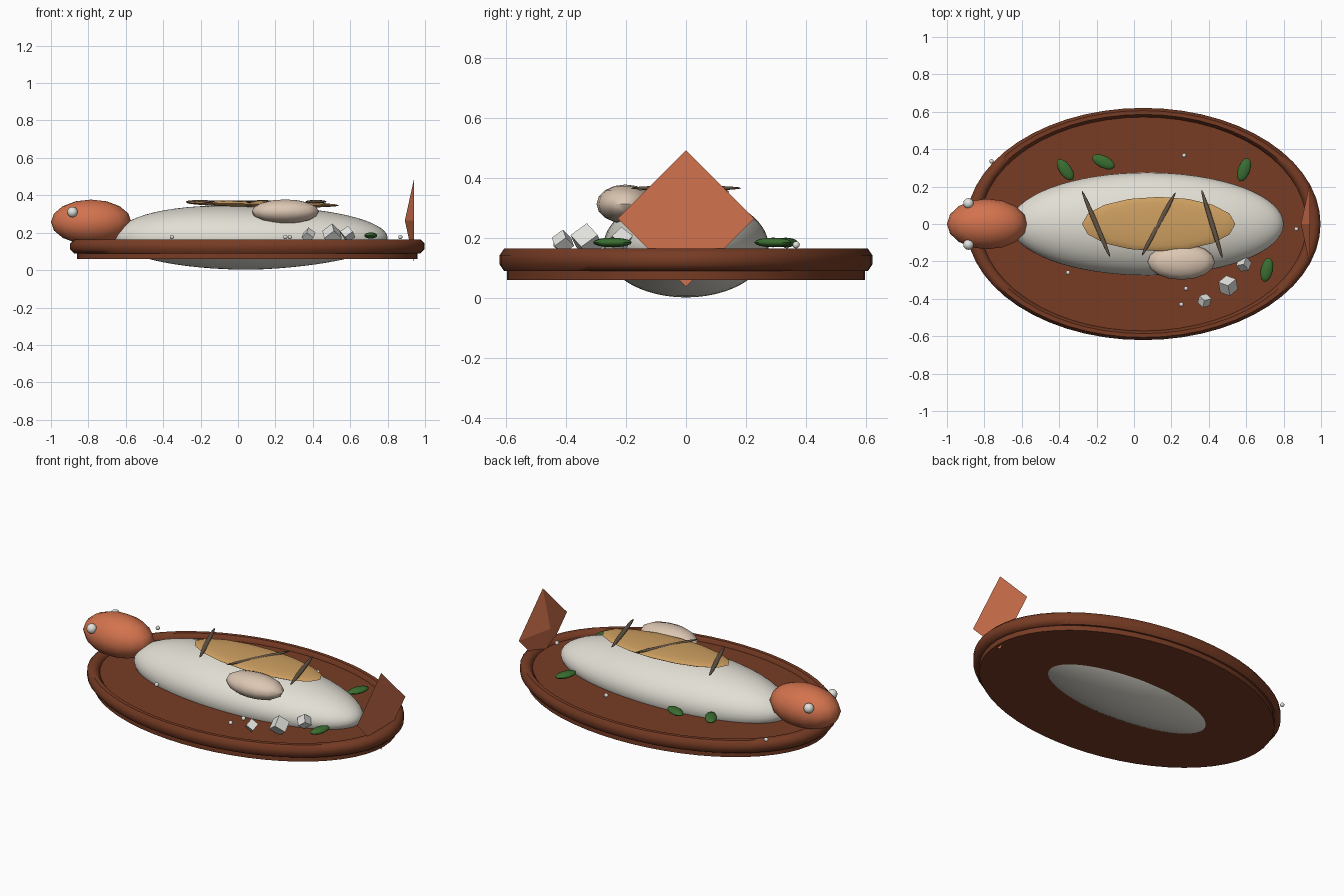
import bpy
import bmesh
from math import radians, pi, sin, cos

cube = bpy.data.objects.get("Cube")
if cube:
    bpy.data.objects.remove(cube, do_unlink=True)


def material(name, rgb):
    mat = bpy.data.materials.new(name)
    mat.use_nodes = True
    mat.diffuse_color = (*rgb, 1)
    mat.node_tree.nodes["Principled BSDF"].inputs["Base Color"].default_value = (*rgb, 1)
    return mat


BROWN = material("dish brown", (0.185, 0.045, 0.018))
SILVER = material("pale silver", (0.76, 0.74, 0.66))
CORAL = material("coral", (0.65, 0.17, 0.075))
GOLD = material("roasted gold", (0.62, 0.35, 0.12))
BEIGE = material("beige", (0.72, 0.57, 0.45))
CHAR = material("char brown", (0.127, 0.091, 0.061))
GREEN = material("herb green", (0.042, 0.156, 0.03))
WHITE = material("salt white", (0.76, 0.76, 0.73))


def finish(name, mat, scale=(1, 1, 1), smooth=True):
    obj = bpy.context.object
    obj.name = name
    obj.scale = scale
    obj.data.materials.append(mat)
    if smooth:
        bpy.ops.object.transform_apply(location=False, rotation=False, scale=True)
        bpy.ops.object.shade_smooth_by_angle(angle=radians(50))
    return obj


def ellipsoid(name, mat, loc, radii, rot=(0, 0, 0), segments=16, rings=10):
    bpy.ops.mesh.primitive_uv_sphere_add(segments=segments, ring_count=rings,
                                         radius=1, location=loc, rotation=rot)
    return finish(name, mat, radii)


def octagon_ring(name, mat, loc, radius, thickness, scale, steps=56):
    """Ring with an eight-sided section whose flat sides face out and up."""
    bm = bmesh.new()
    section = [bm.verts.new((radius + thickness * cos(a), 0, thickness * sin(a)))
               for a in (pi / 8 + i * pi / 4 for i in range(8))]
    edges = [bm.edges.new((section[i - 1], section[i])) for i in range(8)]
    bmesh.ops.spin(bm, geom=section + edges, axis=(0, 0, 1), cent=(0, 0, 0),
                   angle=2 * pi, steps=steps)
    bmesh.ops.remove_doubles(bm, verts=bm.verts, dist=0.0005)
    bmesh.ops.recalc_face_normals(bm, faces=bm.faces)
    mesh = bpy.data.meshes.new(name)
    bm.to_mesh(mesh)
    bm.free()
    obj = bpy.data.objects.new(name, mesh)
    obj.location = loc
    bpy.context.collection.objects.link(obj)
    bpy.ops.object.select_all(action='DESELECT')
    obj.select_set(True)
    bpy.context.view_layer.objects.active = obj
    finish(name, mat, scale)


# Oval dish: flat base and eight-sided rim
bpy.ops.mesh.primitive_cylinder_add(vertices=56, radius=0.91, depth=0.08, location=(0.05, 0, 0.1))
finish("dish_base", BROWN, (1, 0.655, 1))
octagon_ring("dish_rim", BROWN, (0.05, 0, 0.127), 0.91, 0.0405, (1, 0.655, 1))

# Fish body: fuller above towards the head, shallower below towards the tail
body = ellipsoid("fish_body", SILVER, (0.07, 0, 0.172), (0.73, 0.275, 0.17), segments=64, rings=32)
for v in body.data.vertices:
    along = v.co.x / 0.73
    if v.co.z > 0 and along < 0:
        v.co.z *= 1 - 0.2 * along
    elif v.co.z < 0 and along > 0:
        v.co.z *= 1 - 0.12 * along

# Head and eyes
ellipsoid("fish_head", CORAL, (-0.785, 0, 0.257), (0.215, 0.135, 0.12), rings=8)
for side, y in (("right", -0.11), ("left", 0.11)):
    ellipsoid("eye_" + side, WHITE, (-0.885, y, 0.31), (0.028,) * 3)

# Tail fin: shallow four-sided pyramid pointing at the body
bpy.ops.mesh.primitive_cone_add(vertices=4, radius1=0.227, depth=0.05,
                                location=(0.917, 0, 0.265), rotation=(0, -pi / 2, 0))
finish("tail_fin", CORAL, smooth=False)

# Browned back, scored cuts and side fin
ellipsoid("browned_back", GOLD, (0.132, 0, 0.353), (0.41, 0.145, 0.018), (0, radians(1), 0))
for x, z, angle in ((-0.203, 0.366, -67), (0.132, 0.365, 62), (0.417, 0.366, -73)):
    ellipsoid("score_mark", CHAR, (x, 0, z), (0.193, 0.013, 0.009), (0, 0, radians(angle)))
ellipsoid("side_fin", BEIGE, (0.253, -0.202, 0.313), (0.18, 0.096, 0.065), rings=8)

# Herb leaves
for x, y, angle in ((-0.367, 0.29, -55), (-0.163, 0.332, -25),
                    (0.588, 0.29, 70), (0.71, -0.245, 78)):
    ellipsoid("herb_leaf", GREEN, (x, y, 0.185), (0.066, 0.033, 0.016), (0, 0, radians(angle)), 12, 8)

# Salt cubes standing on a corner
for x, y, z, size, turn in ((0.377, -0.41, 0.187, 0.047, 15),
                            (0.503, -0.33, 0.19, 0.068, 40),
                            (0.587, -0.215, 0.192, 0.051, 70)):
    bpy.ops.mesh.primitive_cube_add(size=size, location=(x, y, z),
                                    rotation=(radians(45), radians(35), radians(turn)))
    finish("salt_cube", WHITE, smooth=False)

# Salt grains
for x, y in ((-0.762, 0.335), (0.268, 0.367), (0.868, -0.027),
             (-0.353, -0.26), (0.278, -0.345), (0.253, -0.43)):
    ellipsoid("salt_grain", WHITE, (x, y, 0.177), (0.012,) * 3, segments=10, rings=6)
